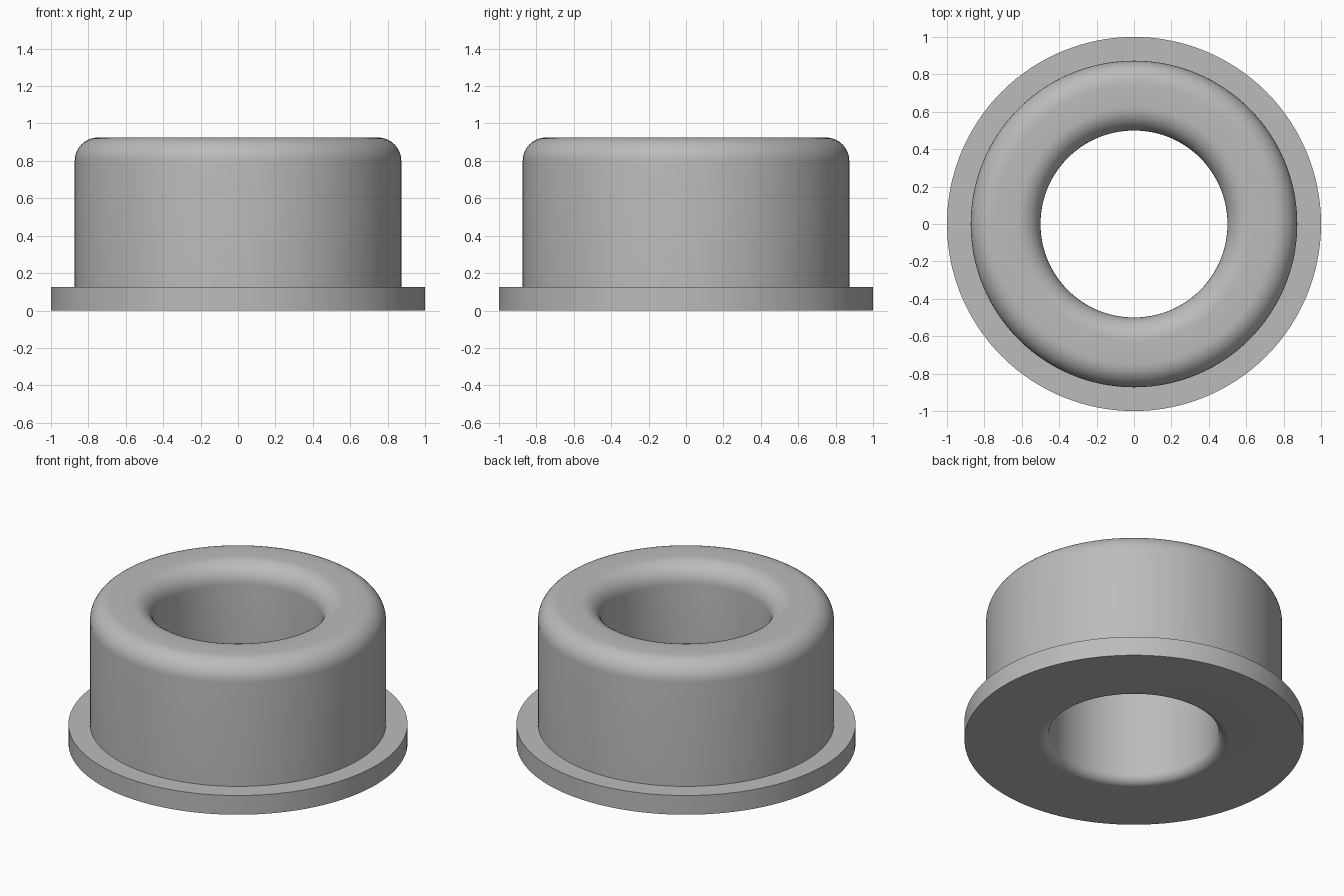
import bpy
import bmesh
from math import sin, cos, pi, radians

if "Cube" in bpy.data.objects:
    bpy.data.objects.remove(bpy.data.objects["Cube"])

SEGMENTS = 128
BORE, BODY, FLANGE = 0.5, 0.873, 1.0
FLANGE_TOP, TOP = 0.125, 0.925
ROUND, BOTTOM_ROUND = 0.125, 0.06


def arc(cx, cz, r, start, end, steps=10):
    """Points of a rounded corner in the (radius, height) plane."""
    angles = [radians(start + (end - start) * i / steps) for i in range(steps + 1)]
    return [(cx + r * cos(a), cz + r * sin(a)) for a in angles]


# Plain grey material
grey = bpy.data.materials.new("grey")
grey.use_nodes = True
colour = (0.5, 0.5, 0.5, 1)
grey.diffuse_color = colour
grey.node_tree.nodes["Principled BSDF"].inputs["Base Color"].default_value = colour

# Closed cross-section: flange, body wall, rounded rim, bore
profile = [(FLANGE, 0), (FLANGE, FLANGE_TOP), (BODY, FLANGE_TOP)]
profile += arc(BODY - ROUND, TOP - ROUND, ROUND, 0, 90)
profile += arc(BORE + ROUND, TOP - ROUND, ROUND, 90, 180)
profile += arc(BORE + BOTTOM_ROUND, BOTTOM_ROUND, BOTTOM_ROUND, 180, 270)

# Revolve the cross-section into rings of quads
bm = bmesh.new()
rings = []
for s in range(SEGMENTS):
    a = 2 * pi * s / SEGMENTS
    rings.append([bm.verts.new((r * cos(a), r * sin(a), z)) for r, z in profile])
for s in range(SEGMENTS):
    here, after = rings[s], rings[(s + 1) % SEGMENTS]
    for i in range(len(profile)):
        j = (i + 1) % len(profile)
        bm.faces.new((here[i], after[i], after[j], here[j]))
bmesh.ops.recalc_face_normals(bm, faces=bm.faces)

mesh = bpy.data.meshes.new("flanged_bushing")
bm.to_mesh(mesh)
bm.free()
mesh.materials.append(grey)
bushing = bpy.data.objects.new("flanged_bushing", mesh)
bpy.context.collection.objects.link(bushing)

# Smooth curves, crisp flange edges
bpy.context.view_layer.objects.active = bushing
bushing.select_set(True)
bpy.ops.object.shade_smooth_by_angle(angle=radians(30))
